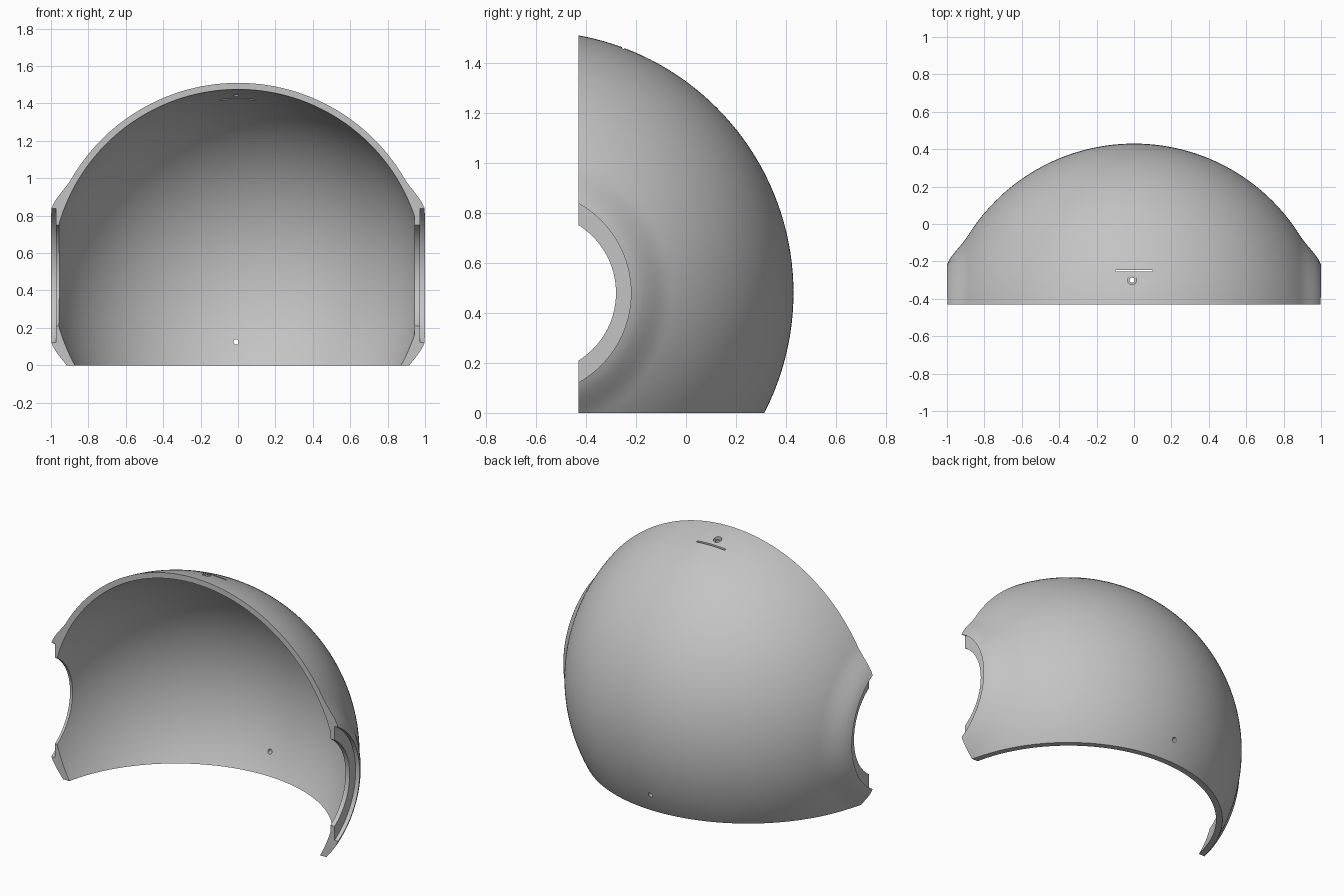
import bpy, bmesh, math
from mathutils import Matrix, Vector

default = bpy.data.objects.get("Cube")
if default:
    bpy.data.objects.remove(default, do_unlink=True)

CENTRE = Vector((0, -0.617, 0.48))
FRONT = -0.43
ALONG_X = Matrix.Rotation(math.pi / 2, 4, 'Y')
ALONG_Y = Matrix.Rotation(math.pi / 2, 4, 'X')

grey = bpy.data.materials.new("shell grey")
grey.use_nodes = True
grey.diffuse_color = (0.55, 0.55, 0.55, 1)
grey.node_tree.nodes["Principled BSDF"].inputs["Base Color"].default_value = grey.diffuse_color


def make_object(name, bm):
    mesh = bpy.data.meshes.new(name)
    bm.to_mesh(mesh)
    bm.free()
    mesh.materials.append(grey)
    obj = bpy.data.objects.new(name, mesh)
    bpy.context.collection.objects.link(obj)
    return obj


def ball(name, radius, shape):
    """Sphere with its poles on the ear axis; shape adjusts each vertex."""
    bm = bmesh.new()
    bmesh.ops.create_uvsphere(bm, u_segments=160, v_segments=128, radius=radius, matrix=ALONG_X)
    for v in bm.verts:
        shape(v.co)
        v.co += CENTRE
    return make_object(name, bm)


def box(name, centre, size):
    bm = bmesh.new()
    bmesh.ops.create_cube(bm, size=1, matrix=Matrix.Translation(centre) @ Matrix.Diagonal((*size, 1)))
    return make_object(name, bm)


def rod(name, centre, radius, depth, turn, sides=96):
    bm = bmesh.new()
    bmesh.ops.create_cone(bm, cap_ends=True, segments=sides, radius1=radius, radius2=radius,
                          depth=depth, matrix=Matrix.Translation(centre) @ turn)
    return make_object(name, bm)


def cut(target, cutter):
    mod = target.modifiers.new("cut", 'BOOLEAN')
    mod.operation = 'DIFFERENCE'
    mod.solver = 'EXACT'
    mod.object = cutter
    bpy.context.view_layer.objects.active = target
    bpy.ops.object.modifier_apply(modifier=mod.name)
    bpy.data.objects.remove(cutter, do_unlink=True)


def flare(co):
    # Raise the surface toward each ear opening
    t = min(max((0.55 - math.hypot(co.y, co.z)) / 0.14, 0), 1)
    co.x += math.copysign(0.032 * t * t * (3 - 2 * t), co.x)


def flatten(co):
    # Thicker flat pad inside the left ear opening
    co.x = min(co.x, 0.945)


# Main shell and its hollow
shell = ball("helmet_shell", 1.047, flare)
cut(shell, ball("cavity", 1.013, flatten))

# Open front and flat bottom
cut(shell, box("front_cut", (0, FRONT - 1, 0.5), (3, 2, 4)))
cut(shell, box("bottom_cut", (0, 0, -1), (3, 4, 2)))

# Stepped ear openings
for side in (-1, 1):
    cut(shell, rod("ear_recess", (side * 1.173, -0.63, 0.48), 0.41, 0.4, ALONG_X))
    cut(shell, rod("ear_opening", (side * 1.0, -0.6, 0.48), 0.32, 0.6, ALONG_X))

# Slot and screw holes at the top and back
cut(shell, box("top_slot", (0, -0.25, 1.5), (0.2, 0.01, 0.4)))
upright = Matrix.Identity(4)
cut(shell, rod("top_hole", (-0.01, -0.3, 1.45), 0.014, 0.3, upright, 24))
cut(shell, rod("top_hole_sink", (-0.01, -0.3, 1.56), 0.024, 0.19, upright, 24))
cut(shell, rod("back_hole", (-0.01, 0.38, 0.125), 0.014, 0.4, ALONG_Y, 24))
cut(shell, rod("back_hole_sink", (-0.01, 0.46, 0.125), 0.02, 0.16, ALONG_Y, 24))

bpy.ops.object.select_all(action='DESELECT')
shell.select_set(True)
bpy.context.view_layer.objects.active = shell
bpy.ops.object.shade_smooth_by_angle(angle=math.radians(25))
